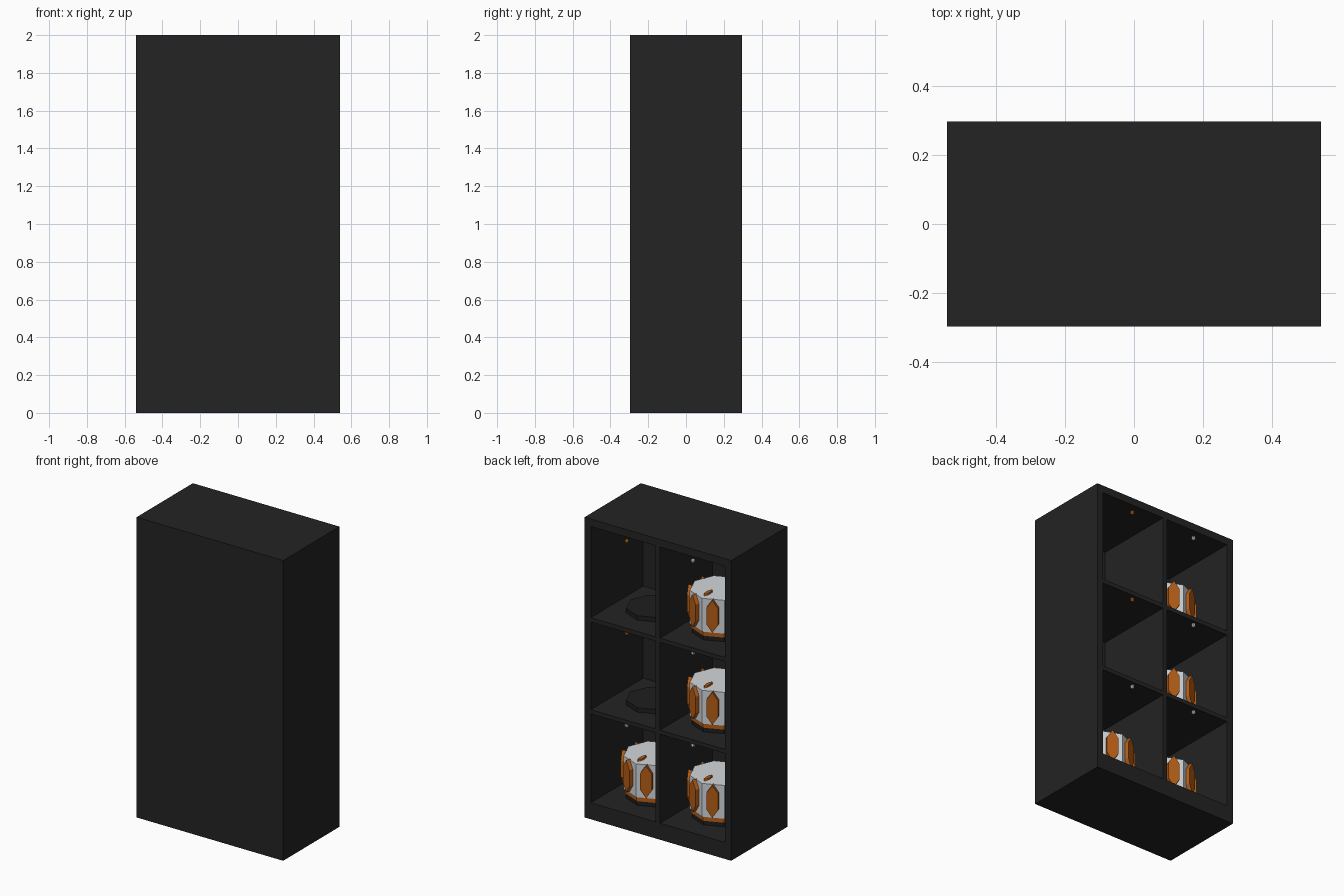
import bpy, bmesh, math
from mathutils import Matrix, Vector

if "Cube" in bpy.data.objects:
    bpy.data.objects.remove(bpy.data.objects["Cube"])


def material(name, rgb):
    m = bpy.data.materials.new(name)
    m.diffuse_color = (*rgb, 1)
    m.use_nodes = True
    m.node_tree.nodes["Principled BSDF"].inputs["Base Color"].default_value = m.diffuse_color
    return m


BLACK = material("cabinet_black", (0.017, 0.017, 0.017))
DARK = material("stand_dark", (0.013, 0.013, 0.013))
WHITE = material("shell_white", (0.65, 0.68, 0.71))
ORANGE = material("orange", (0.46, 0.11, 0.008))
GREY = material("lamp_grey", (0.5, 0.5, 0.5))


def finish(name, bm, mat):
    bmesh.ops.recalc_face_normals(bm, faces=bm.faces[:])
    me = bpy.data.meshes.new(name)
    bm.to_mesh(me)
    bm.free()
    me.materials.append(mat)
    ob = bpy.data.objects.new(name, me)
    bpy.context.collection.objects.link(ob)
    return ob


def box(name, lo, hi, mat):
    bm = bmesh.new()
    lo, hi = Vector(lo), Vector(hi)
    size = hi - lo
    bmesh.ops.create_cube(bm, size=1, matrix=Matrix.Translation((lo + hi) / 2)
                          @ Matrix.Diagonal((*size, 1)))
    return finish(name, bm, mat)


def prism(bm, matrix, sides, r1, r2, depth):
    bmesh.ops.create_cone(bm, cap_ends=True, segments=sides, radius1=r1,
                          radius2=r2, depth=depth, matrix=matrix)


def drum(name, x, z0, z1, r, mat, r_top=None):
    # eight-sided drum with corners on the x and y axes
    bm = bmesh.new()
    prism(bm, Matrix.Translation((x, 0, (z0 + z1) / 2)), 8, r, r_top or r, z1 - z0)
    return finish(name, bm, mat)


W, D, H = 0.54, 0.296, 2.0
INNER, DIV = 0.494, 0.016
FLOORS = [0.11, 0.73, 1.343]
CEILS = [0.702, 1.314, 1.95]

# Cabinet: closed at the front, open at the back
box("front_panel", (-W, -D, 0), (W, -0.255, H), BLACK)
for s, n in ((-1, "left"), (1, "right")):
    a, b = sorted((s * INNER, s * W))
    box(n + "_side", (a, -0.255, 0), (b, D, H), BLACK)
box("base", (-INNER, -0.255, 0), (INNER, D, FLOORS[0]), BLACK)
box("top", (-INNER, -0.255, CEILS[2]), (INNER, D, H), BLACK)
box("divider", (-DIV, -0.255, FLOORS[0]), (DIV, D, CEILS[2]), BLACK)
for i in range(2):
    for s in (-1, 1):
        a, b = sorted((s * DIV, s * INNER))
        box("shelf", (a, -0.255, CEILS[i]), (b, D, FLOORS[i + 1]), BLACK)


def canister(x, z):
    drum("canister_ring", x, z + 0.03, z + 0.065, 0.172, ORANGE)
    drum("canister_shell", x, z + 0.06, z + 0.282, 0.18, WHITE)
    # pointed hexagonal plates on each face of the shell
    bm = bmesh.new()
    apothem = 0.18 * math.cos(math.pi / 8)
    for k in range(8):
        ang = math.pi / 8 + k * math.pi / 4
        m = (Matrix.Translation((x, 0, z + 0.178)) @ Matrix.Rotation(ang, 4, 'Z')
             @ Matrix.Translation((apothem + 0.01, 0, 0))
             @ Matrix.Rotation(math.pi / 2, 4, 'Y')
             @ Matrix.Diagonal((0.108, 0.042, 1, 1)) @ Matrix.Rotation(math.pi / 2, 4, 'Z'))
        prism(bm, m, 6, 1, 1, 0.03)
    finish("canister_plates", bm, ORANGE)
    # small elongated tab on the lid
    bm = bmesh.new()
    prism(bm, Matrix.Translation((x + 0.01, 0.1, z + 0.285))
          @ Matrix.Diagonal((0.016, 0.048, 1, 1)), 8, 1, 0.8, 0.014)
    finish("canister_tab", bm, ORANGE)


# Stands, lamps and canisters in each compartment
for row, z in enumerate(FLOORS):
    for x in (-0.244, 0.244):
        empty = x > 0 and row > 0
        drum("stand", x, z, z + 0.03, 0.165, DARK)
        if not empty:
            canister(x, z)
        bm = bmesh.new()
        bmesh.ops.create_uvsphere(bm, u_segments=8, v_segments=6, radius=0.014,
                                  matrix=Matrix.Translation((x, 0.275, 0.684 + 0.614 * row)))
        finish("status_lamp", bm, ORANGE if empty else GREY)
